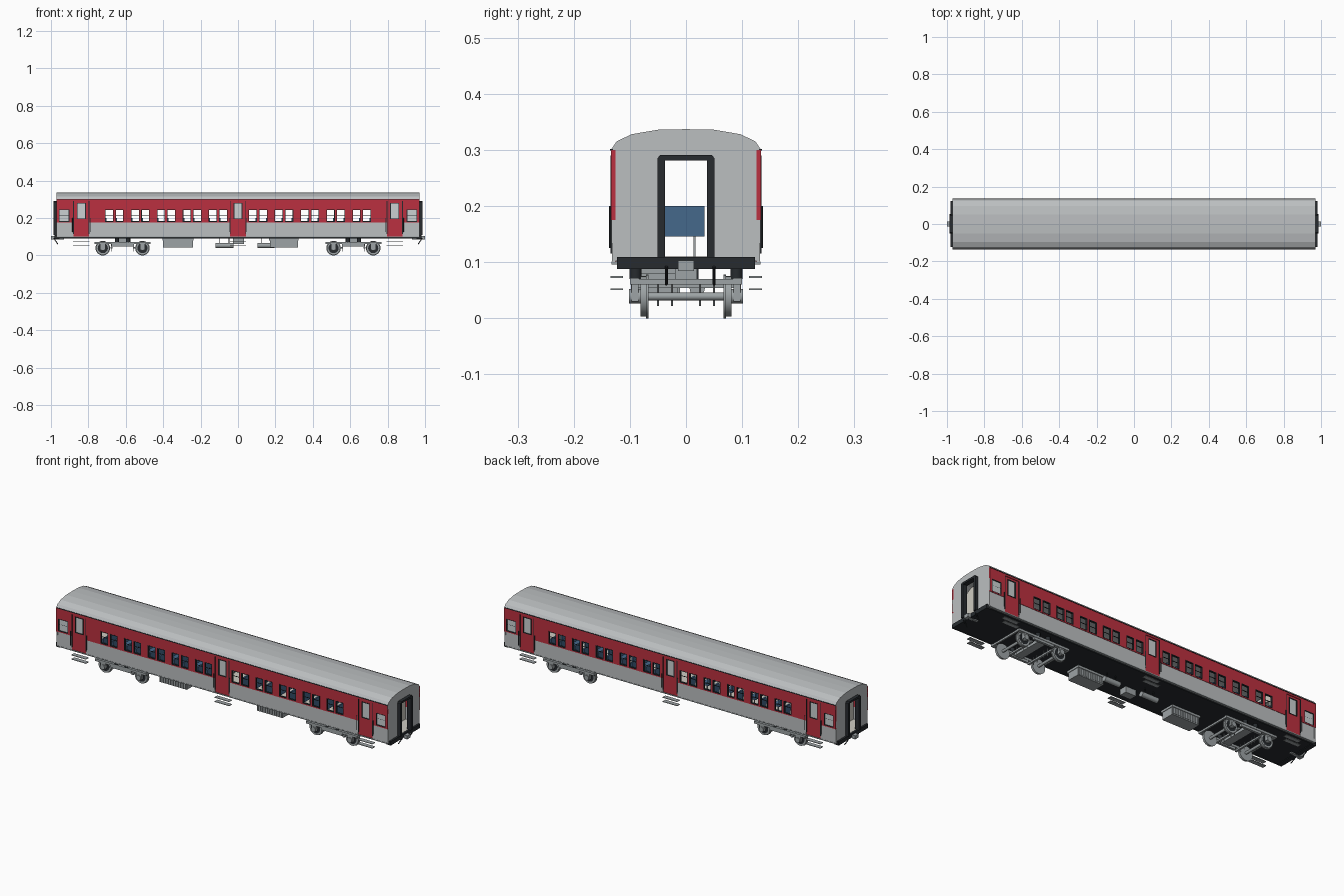
import bpy, bmesh, math
from mathutils import Vector, Matrix

if "Cube" in bpy.data.objects:
    bpy.data.objects.remove(bpy.data.objects["Cube"])


def material(name, rgb):
    m = bpy.data.materials.new(name)
    m.diffuse_color = (*rgb, 1)
    m.use_nodes = True
    m.node_tree.nodes["Principled BSDF"].inputs["Base Color"].default_value = m.diffuse_color
    return m


GREY = material("body_grey", (0.5, 0.52, 0.53))
RED = material("red_paint", (0.5, 0.03, 0.05))
DARK = material("dark_rubber", (0.02, 0.024, 0.028))
BLUE = material("seat_blue", (0.06, 0.14, 0.26))
CREAM = material("cream_lining", (0.62, 0.6, 0.54))
STEEL = material("steel", (0.34, 0.37, 0.38))
PANE = material("frosted_pane", (0.6, 0.64, 0.65))


def finish(name, bm, mat, smooth=False):
    bmesh.ops.recalc_face_normals(bm, faces=bm.faces)
    me = bpy.data.meshes.new(name)
    bm.to_mesh(me)
    bm.free()
    me.materials.append(mat)
    ob = bpy.data.objects.new(name, me)
    bpy.context.collection.objects.link(ob)
    if smooth:
        bpy.context.view_layer.objects.active = ob
        ob.select_set(True)
        bpy.ops.object.shade_smooth_by_angle(angle=math.radians(35))
        ob.select_set(False)
    return ob


def boxes(name, items, mat):
    """Each item is x0, x1, y0, y1, z0, z1."""
    bm = bmesh.new()
    for x0, x1, y0, y1, z0, z1 in items:
        m = Matrix.Translation(((x0 + x1) / 2, (y0 + y1) / 2, (z0 + z1) / 2))
        m = m @ Matrix.Diagonal((abs(x1 - x0), abs(y1 - y0), abs(z1 - z0), 1))
        bmesh.ops.create_cube(bm, size=1, matrix=m)
    return finish(name, bm, mat)


def rods(name, items, mat, seg=20):
    """Each item is start point, end point, radius."""
    bm = bmesh.new()
    for p, q, r in items:
        p, q = Vector(p), Vector(q)
        d = q - p
        m = Matrix.Translation((p + q) / 2) @ d.to_track_quat('Z', 'Y').to_matrix().to_4x4()
        bmesh.ops.create_cone(bm, cap_ends=True, segments=seg, radius1=r, radius2=r,
                              depth=d.length, matrix=m)
    return finish(name, bm, mat, True)


def prism(name, pts, x0, x1, mat):
    """Extrude a y-z outline along x."""
    bm = bmesh.new()
    f = bm.faces.new([bm.verts.new((x0, y, z)) for y, z in pts])
    g = bmesh.ops.extrude_face_region(bm, geom=[f])['geom']
    bmesh.ops.translate(bm, vec=(x1 - x0, 0, 0),
                        verts=[v for v in g if isinstance(v, bmesh.types.BMVert)])
    return finish(name, bm, mat)


# Layout of doors and windows
L = 0.97
DOORS = [-0.838, 0, 0.838]
SPANS = [(-L, -0.88), (-0.796, -0.042), (0.042, 0.796), (0.88, L)]
WINDOWS = sorted(s * (0.107 + 0.1385 * i + k) for s in (-1, 1) for i in range(5)
                 for k in (-0.0275, 0.0275))
WIN = [(c - 0.0225, c + 0.0225) for c in WINDOWS]
END_WIN = [(-0.958, -0.902), (0.902, 0.958)]
ALL_WIN = sorted(WIN + END_WIN)
Z0, Z1 = 0.18, 0.245

# Side walls, doors and window frames
for side, s in (("front", -1), ("back", 1)):
    boxes(side + "_lower_wall", [(a, b, s * 0.126, s * 0.132, 0.1, 0.175) for a, b in SPANS], GREY)
    band = [(-L, L, s * 0.126, s * 0.134, 0.29, 0.3)]
    for a, b in SPANS:
        band += [(a, b, s * 0.126, s * 0.134, 0.175, Z0), (a, b, s * 0.126, s * 0.134, Z1, 0.29)]
        x = a
        for w0, w1 in [w for w in ALL_WIN if a < w[0] < b] + [(b, b)]:
            band.append((x, w0, s * 0.126, s * 0.134, Z0, Z1))
            x = w1
    boxes(side + "_red_band", band, RED)

    frames = []
    for a, b in ALL_WIN:
        y0, y1, t = s * 0.124, s * 0.1345, 0.003
        frames += [(a, a + t, y0, y1, Z0, Z1), (b - t, b, y0, y1, Z0, Z1),
                   (a, b, y0, y1, Z0, Z0 + t), (a, b, y0, y1, Z1 - t, Z1),
                   (a, b, s * 0.127, s * 0.13, 0.214, 0.216)]
    boxes(side + "_window_frames", frames, DARK)
    boxes(side + "_end_window_panes", [(a, b, s * 0.127, s * 0.13, Z0, Z1) for a, b in END_WIN], PANE)

    leaf, pane, trim, rails, steps = [], [], [], [], []
    for c in DOORS:
        y0, y1 = s * 0.124, s * 0.13
        leaf += [(c - 0.042, c + 0.042, y0, y1, 0.1, 0.195), (c - 0.042, c + 0.042, y0, y1, 0.28, 0.29),
                 (c - 0.042, c - 0.024, y0, y1, 0.195, 0.28), (c + 0.024, c + 0.042, y0, y1, 0.195, 0.28)]
        pane.append((c - 0.02, c + 0.02, s * 0.126, s * 0.128, 0.198, 0.277))
        for k in (-1, 1):
            trim += [(c + k * 0.02, c + k * 0.024, y0, s * 0.132, 0.195, 0.28),
                     (c + k * 0.040, c + k * 0.043, y0, s * 0.1345, 0.115, 0.29)]
            rails.append(((c + k * 0.047, s * 0.136, 0.125), (c + k * 0.047, s * 0.136, 0.2), 0.0015))
        trim += [(c - 0.024, c + 0.024, y0, s * 0.132, z, z + 0.003) for z in (0.195, 0.277)]
        steps += [(c - 0.043, c + 0.043, s * 0.112, s * 0.135, z, z + 0.003) for z in (0.05, 0.072)]
    boxes(side + "_doors", leaf, RED)
    boxes(side + "_door_panes", pane, PANE)
    boxes(side + "_door_trim", trim, DARK)
    rods(side + "_door_handrails", rails, DARK, 8)
    boxes(side + "_steps", steps, STEEL)
    boxes(side + "_gutter", [(-L, L, s * 0.13, s * 0.1355, 0.299, 0.302)], DARK)
    boxes(side + "_sill", [(-L, L, s * 0.118, s * 0.133, 0.096, 0.101)], STEEL)

# Roof shell
half = [(0.134, 0.3), (0.124, 0.315), (0.097, 0.328), (0.05, 0.336)]
arch = half + [(0, 0.337)] + [(-y, z) for y, z in reversed(half)]
inner = [(y * 0.95, z - 0.005) for y, z in reversed(arch)]
prism("roof", arch + inner, -L, L, GREY)

# Ends, gangway frames, bulkheads, couplers and hoses
end = [(0.04, 0.102), (0.132, 0.102)] + arch + [(-0.132, 0.102), (-0.04, 0.102),
                                               (-0.04, 0.282), (0.04, 0.282)]
wall = [(0.04, 0.11), (0.125, 0.11), (0.125, 0.3), (0.09, 0.32), (-0.09, 0.32), (-0.125, 0.3),
        (-0.125, 0.11), (-0.04, 0.11), (-0.04, 0.285), (0.04, 0.285)]
gang = [(0.037, 0.108), (0.051, 0.108), (0.051, 0.285), (0.046, 0.291), (-0.046, 0.291),
        (-0.051, 0.285), (-0.051, 0.108), (-0.037, 0.108), (-0.037, 0.281), (0.037, 0.281)]
for side, s in (("left", -1), ("right", 1)):
    prism(side + "_end_wall", end, s * 0.962, s * L, GREY)
    prism(side + "_gangway", gang, s * 0.962, s * 0.987, DARK)
    prism(side + "_bulkhead", wall, s * 0.77, s * 0.776, CREAM)
    prism(side + "_lavatory_wall", wall, s * 0.888, s * 0.893, CREAM)
    boxes(side + "_end_beam", [(s * 0.955, s * 0.98, -0.123, 0.123, 0.088, 0.109)], DARK)
    boxes(side + "_coupler", [(s * 0.93, s * 0.99, -0.007, 0.007, 0.086, 0.098),
                              (s * 0.982, s * 1.0, -0.014, 0.014, 0.084, 0.103)], STEEL)
    rods(side + "_hoses", [((s * 0.985, y, 0.092), (s * 0.963, y, 0.06), 0.0025)
                           for y in (-0.035, 0.05)], DARK, 8)

# Floor and underframe
boxes("floor", [(-L, L, -0.126, 0.126, 0.104, 0.11)], CREAM)
boxes("underframe", [(-L, L, -0.122, 0.122, 0.091, 0.1045)], DARK)

# Seats: wide and narrow benches either side of the aisle
seats, legs = [], []
for c in WINDOWS:
    k = 1 if c > 0 else -1
    for y0, y1 in ((-0.122, 0.033), (0.064, 0.122)):
        seats += [(c - 0.018, c + 0.02, y0, y1, 0.146, 0.156),
                  (c + k * 0.014, c + k * 0.022, y0, y1, 0.15, 0.2)]
        legs += [(c - 0.003, c + 0.003, y - 0.0015, y + 0.0015, 0.11, 0.146)
                 for y in (y0 + 0.018, y1 - 0.018)]
boxes("seats", seats, BLUE)
boxes("seat_legs", legs, STEEL)

# Equipment under the floor
for name, x0, x1 in (("left_battery_box", -0.4, -0.24), ("right_battery_box", 0.17, 0.32)):
    boxes(name, [(x0, x1, -0.085, -0.015, 0.042, 0.085), (x0 - 0.003, x1 + 0.003, -0.09, -0.01, 0.08, 0.092)], STEEL)
    n = 11
    boxes(name + "_ribs", [(x0 + (x1 - x0) * (i + 0.3) / n, x0 + (x1 - x0) * (i + 0.7) / n, y, y + 0.004,
                            0.046, 0.078) for i in range(n) for y in (-0.089, -0.015)], STEEL)
rods("air_tanks", [((-0.12, 0.02, 0.053), (-0.025, 0.02, 0.053), 0.0135),
                   ((0.105, 0.02, 0.053), (0.195, 0.02, 0.053), 0.0135)], STEEL)
boxes("tank_straps", [(x, x + 0.004, 0.018, 0.022, 0.06, 0.092)
                      for x in (-0.1, -0.05, 0.125, 0.175)], DARK)
boxes("centre_box", [(-0.028, 0.032, -0.06, -0.02, 0.06, 0.092)], STEEL)

# Bogies
for side, c in (("left", -0.617), ("right", 0.617)):
    frame, dark, wheels, rims, axles, hangers = [], [], [], [], [], []
    for s in (-1, 1):
        frame += [(c - 0.15, c + 0.15, s * 0.084, s * 0.1, 0.06, 0.072),
                  (c - 0.06, c + 0.06, s * 0.086, s * 0.098, 0.048, 0.06)]
        dark += [((c + k * 0.03, s * 0.09, 0.07), (c + k * 0.03, s * 0.09, 0.092), 0.011) for k in (-1, 1)]
        for k in (-1, 1):
            x = c + k * 0.106
            frame.append((x - 0.014, x + 0.014, s * 0.085, s * 0.097, 0.03, 0.06))
            wheels += [((x, s * 0.07, 0.039), (x, s * 0.081, 0.039), 0.036),
                       ((x, s * 0.067, 0.039), (x, s * 0.071, 0.039), 0.039)]
            rims.append(((x, s * 0.08, 0.039), (x, s * 0.0815, 0.039), 0.027))
            axles.append(((x, s * 0.08, 0.039), (x, s * 0.102, 0.039), 0.013))
            hangers += [((c + k * 0.06, s * y, 0.022), (c + k * 0.06, s * y, 0.062), 0.002)
                        for y in (0.025, 0.05)]
    for k in (-1, 1):
        axles.append(((c + k * 0.106, -0.07, 0.039), (c + k * 0.106, 0.07, 0.039), 0.007))
        frame += [(c + k * 0.142, c + k * 0.15, -0.084, 0.084, 0.06, 0.07),
                  (c + k * 0.055, c + k * 0.065, -0.086, 0.086, 0.036, 0.045)]
    frame += [(c - 0.022, c + 0.022, -0.086, 0.086, 0.054, 0.07), (c - 0.02, c + 0.02, -0.02, 0.02, 0.07, 0.092)]
    boxes(side + "_bogie_frame", frame, STEEL)
    rods(side + "_bogie_springs", dark, DARK, 12)
    rods(side + "_bogie_wheels", wheels, STEEL, 28)
    rods(side + "_wheel_webs", rims, DARK, 28)
    rods(side + "_bogie_axles", axles, STEEL, 16)
    rods(side + "_brake_hangers", hangers, STEEL, 6)
